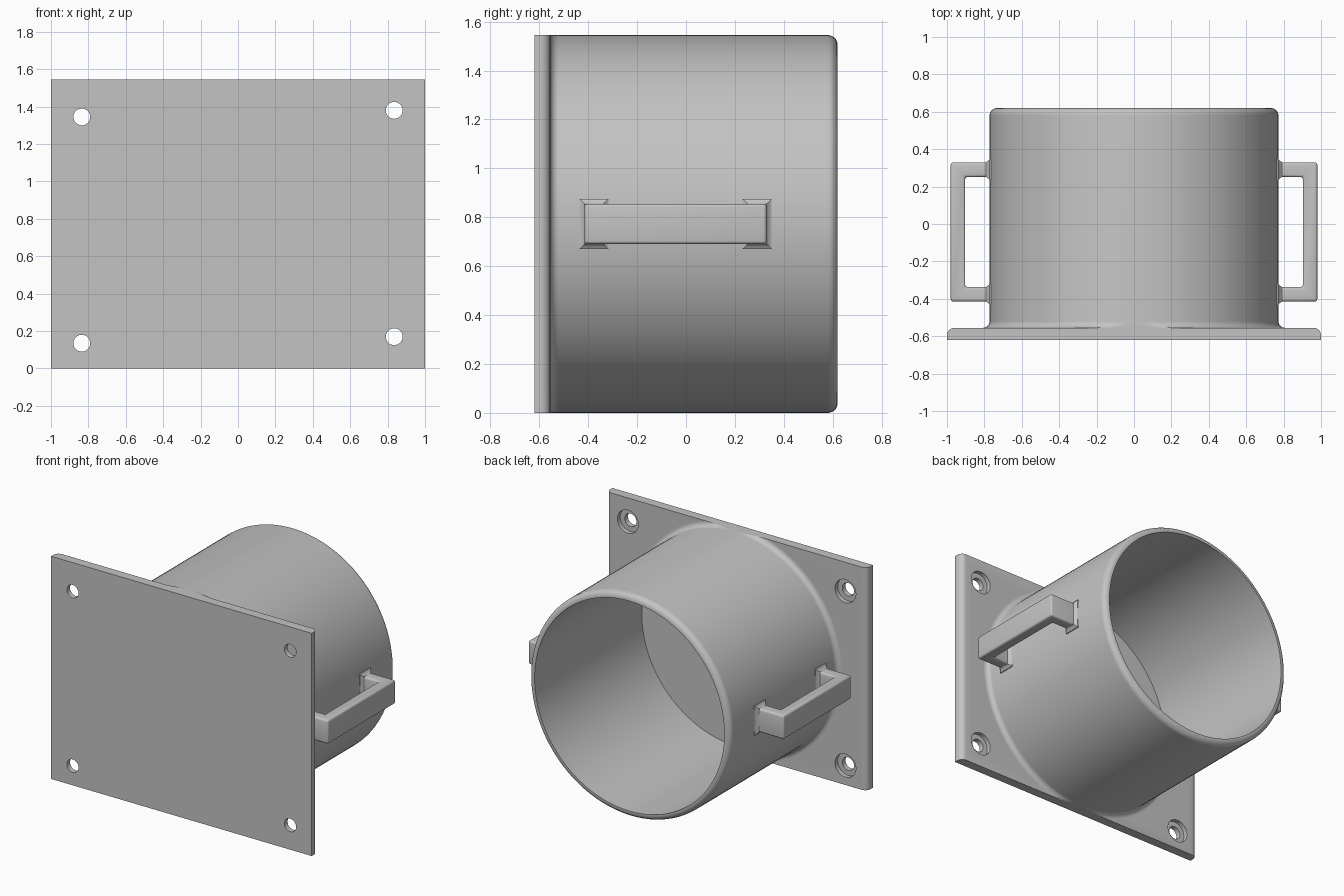
import bpy, bmesh, math
from mathutils import Matrix, Vector

if "Cube" in bpy.data.objects:
    bpy.data.objects.remove(bpy.data.objects["Cube"], do_unlink=True)

HEIGHT = 1.545
MID = HEIGHT / 2
FRONT, SEAT, BACK = -0.62, -0.555, 0.62

grey = bpy.data.materials.new("plain grey")
grey.use_nodes = True
colour = (0.55, 0.55, 0.55, 1)
grey.diffuse_color = colour
grey.node_tree.nodes["Principled BSDF"].inputs["Base Color"].default_value = colour


def finish(bm, name):
    bmesh.ops.recalc_face_normals(bm, faces=bm.faces)
    mesh = bpy.data.meshes.new(name)
    bm.to_mesh(mesh)
    bm.free()
    mesh.materials.append(grey)
    obj = bpy.data.objects.new(name, mesh)
    bpy.context.collection.objects.link(obj)
    return obj


def smooth(obj):
    bpy.ops.object.select_all(action='DESELECT')
    obj.select_set(True)
    bpy.context.view_layer.objects.active = obj
    bpy.ops.object.shade_smooth_by_angle(angle=math.radians(35))


def box(bm, low, high):
    low, high = Vector(low), Vector(high)
    matrix = Matrix.Translation((low + high) / 2) @ Matrix.Diagonal((*(high - low), 1))
    return bmesh.ops.create_cube(bm, size=1, matrix=matrix)["verts"]


def arc(cx, cy, r, start, end, steps=8):
    angles = [math.radians(start + (end - start) * i / steps) for i in range(steps + 1)]
    return [(cx + r * math.cos(a), cy + r * math.sin(a)) for a in angles]


def lathe(bm, profile, x, z, steps):
    # Spin a closed (radius, y) outline about a line along y
    rings = []
    for i in range(steps):
        a = math.tau * i / steps
        rings.append([bm.verts.new((x + r * math.cos(a), y, z + r * math.sin(a)))
                      for r, y in profile])
    n = len(profile)
    for i in range(steps):
        a, b = rings[i], rings[(i + 1) % steps]
        for j in range(n):
            k = (j + 1) % n
            bm.faces.new((a[j], a[k], b[k], b[j]))


# Mounting plate with rounded rear side edges
bm = bmesh.new()
box(bm, (-1, FRONT, 0), (1, SEAT, HEIGHT))
edges = [e for e in bm.edges if all(v.co.y > SEAT - 0.01 for v in e.verts)
         and abs(e.verts[0].co.x - e.verts[1].co.x) < 0.01]
bmesh.ops.bevel(bm, geom=edges, offset=0.04, segments=6, profile=0.5, affect='EDGES')
plate = finish(bm, "mounting_plate")

# Counterbored screw holes
bm = bmesh.new()
for x, z in ((-0.835, 0.135), (-0.835, 1.345), (0.835, 0.17), (0.835, 1.38)):
    for radius, start in ((0.045, FRONT - 0.1), (0.08, SEAT - 0.03)):
        depth = SEAT + 0.1 - start
        matrix = Matrix.Translation((x, start + depth / 2, z)) @ Matrix.Rotation(math.pi / 2, 4, 'X')
        bmesh.ops.create_cone(bm, cap_ends=True, segments=40, radius1=radius,
                              radius2=radius, depth=depth, matrix=matrix)
cutter = finish(bm, "hole_cutter")
cutter.hide_render = True
cut = plate.modifiers.new("holes", 'BOOLEAN')
cut.operation, cut.object, cut.solver, cut.use_self = 'DIFFERENCE', cutter, 'EXACT', True
bpy.context.view_layer.objects.active = plate
bpy.ops.object.modifier_apply(modifier="holes")
bpy.data.objects.remove(cutter, do_unlink=True)
smooth(plate)

# Open tube with a base fillet and rounded rim
R, INNER, FILLET, ROUND = MID, 0.728, 0.035, 0.04
profile = [(INNER, SEAT - 0.01), (R + FILLET, SEAT - 0.01)]
profile += arc(R + FILLET, SEAT + FILLET, FILLET, 270, 180)
profile += arc(R - ROUND, BACK - ROUND, ROUND, 0, 90)
profile += [(INNER, BACK)]
bm = bmesh.new()
lathe(bm, profile, 0, MID, 128)
for v in bm.verts:
    v.co.z = min(max(v.co.z, 0), HEIGHT)
smooth(finish(bm, "tube"))

# Side handles: bracket outline extruded upward, with flared feet
Z0, Z1, Y0, Y1 = 0.69, 0.855, -0.415, 0.33
for side, name in ((1, "left_handle"), (-1, "right_handle")):
    bm = bmesh.new()
    outline = [(0.75, Y0), (0.98, Y0), (0.98, Y1), (0.75, Y1),
               (0.75, Y1 - 0.078), (0.903, Y1 - 0.078),
               (0.903, Y0 + 0.078), (0.75, Y0 + 0.078)]
    face = bm.faces.new([bm.verts.new((side * x, y, Z0)) for x, y in outline])
    top = bmesh.ops.extrude_face_region(bm, geom=[face])["geom"]
    for v in top:
        if isinstance(v, bmesh.types.BMVert):
            v.co.z = Z1
    edges = [e for e in bm.edges if any(abs(v.co.x) > 0.8 for v in e.verts)]
    bmesh.ops.bevel(bm, geom=edges, offset=0.014, segments=4, profile=0.5, affect='EDGES')
    for low in (Y0, Y1 - 0.078):
        rings = []
        for x, grow in ((0.755, 0.02), (0.772, 0.02), (0.777, 0.01), (0.792, 0.0)):
            rings.append([bm.verts.new((side * x, y, z)) for y, z in (
                (low - grow, Z0 - grow), (low + 0.078 + grow, Z0 - grow),
                (low + 0.078 + grow, Z1 + grow), (low - grow, Z1 + grow))])
        for a, b in zip(rings, rings[1:]):
            for j in range(4):
                k = (j + 1) % 4
                bm.faces.new((a[j], a[k], b[k], b[j]))
        bm.faces.new(rings[0])
        bm.faces.new(rings[-1])
    smooth(finish(bm, name))
